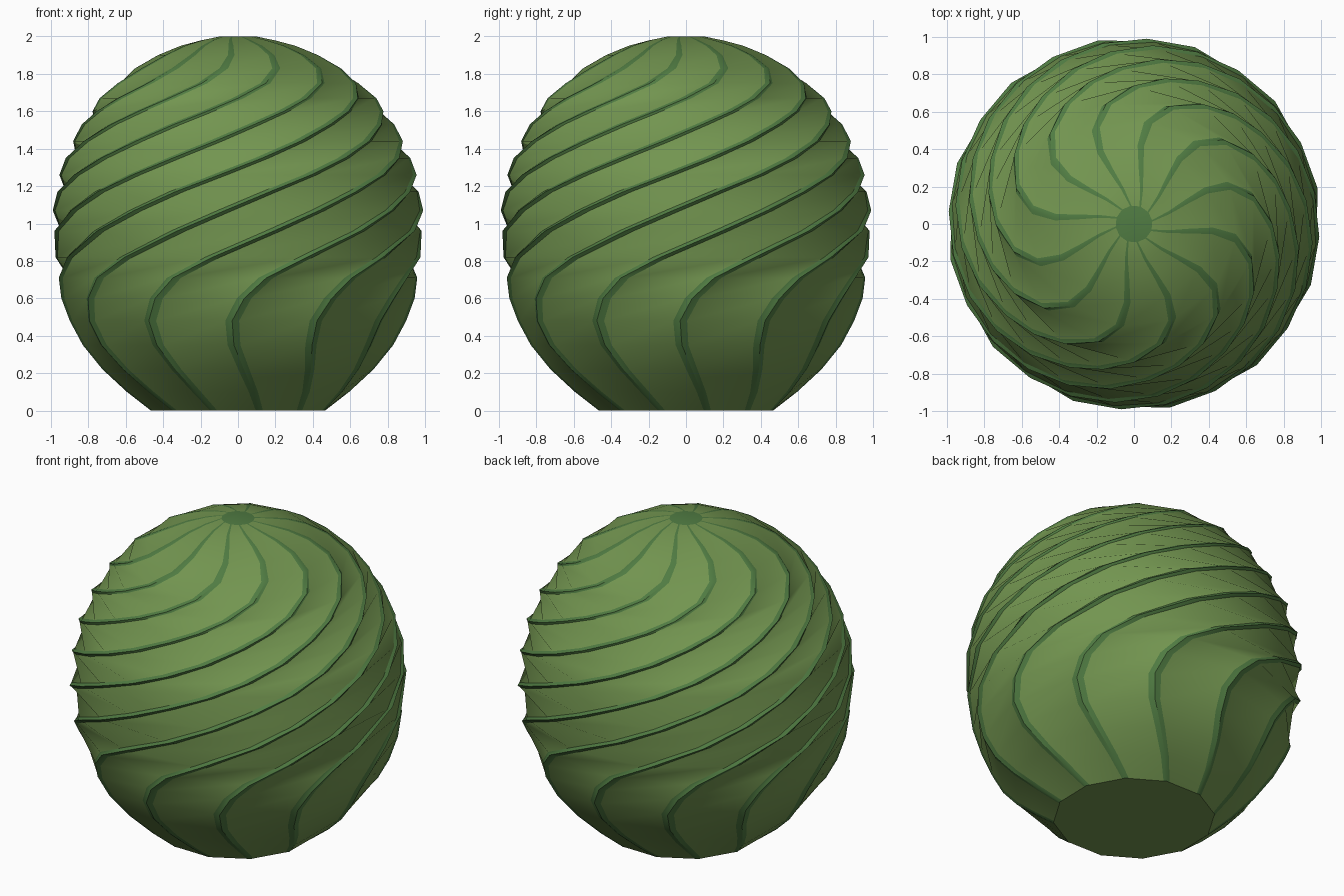
import bpy, bmesh
from math import radians, sin, cos

if "Cube" in bpy.data.objects:
    bpy.data.objects.remove(bpy.data.objects["Cube"])

RIBS = 12
# rib path: height, radius, angle in degrees
PATH = [
    (0.00, 0.48, 14), (0.10, 0.60, 8), (0.22, 0.725, 2.5), (0.35, 0.83, -1.5),
    (0.48, 0.90, -2), (0.60, 0.945, 2), (0.71, 0.97, 9), (0.82, 0.985, 22),
    (0.96, 1.00, 41), (1.07, 0.993, 56), (1.17, 0.98, 70), (1.26, 0.96, 84),
    (1.35, 0.93, 98), (1.44, 0.89, 112), (1.53, 0.84, 126), (1.60, 0.795, 138),
    (1.67, 0.74, 150), (1.75, 0.66, 163), (1.83, 0.555, 172), (1.90, 0.43, 175),
    (1.95, 0.31, 173), (1.98, 0.20, 168), (2.00, 0.10, 160),
]
HALF = 2.4  # half the angular width of a rib


def material(name, color):
    m = bpy.data.materials.new(name)
    m.diffuse_color = (*color, 1)
    m.use_nodes = True
    m.node_tree.nodes["Principled BSDF"].inputs["Base Color"].default_value = m.diffuse_color
    return m


def ring(bm, z, r, a):
    # three points per rib: edge, raised crest, edge
    verts = []
    for i in range(RIBS):
        for off, k in ((-HALF, 0.985), (0, 1.0), (HALF, 0.985)):
            t = radians(a - 90 + i * 360 / RIBS + off)
            verts.append(bm.verts.new((r * k * cos(t), r * k * sin(t), z)))
    return verts


# twisted ribbed body
bm = bmesh.new()
rings = [ring(bm, *p) for p in PATH]
n = RIBS * 3
for lo, hi in zip(rings, rings[1:]):
    for j in range(n):
        k = (j + 1) % n
        f = bm.faces.new((lo[j], lo[k], hi[k], hi[j]))
        f.material_index = 0 if j % 3 == 2 else 1

# flat base and crown cap
bm.faces.new(rings[0][::-1]).material_index = 0
bm.faces.new(rings[-1]).material_index = 1

mesh = bpy.data.meshes.new("twisted_ribbed_ball")
bm.to_mesh(mesh)
bm.free()
mesh.materials.append(material("panel_green", (0.17, 0.30, 0.08)))
mesh.materials.append(material("rib_green", (0.08, 0.20, 0.055)))
body = bpy.data.objects.new("twisted_ribbed_ball", mesh)
bpy.context.collection.objects.link(body)

# smooth along the panels, crisp at the ribs
bpy.context.view_layer.objects.active = body
body.select_set(True)
bpy.ops.object.shade_smooth_by_angle(angle=radians(30))
